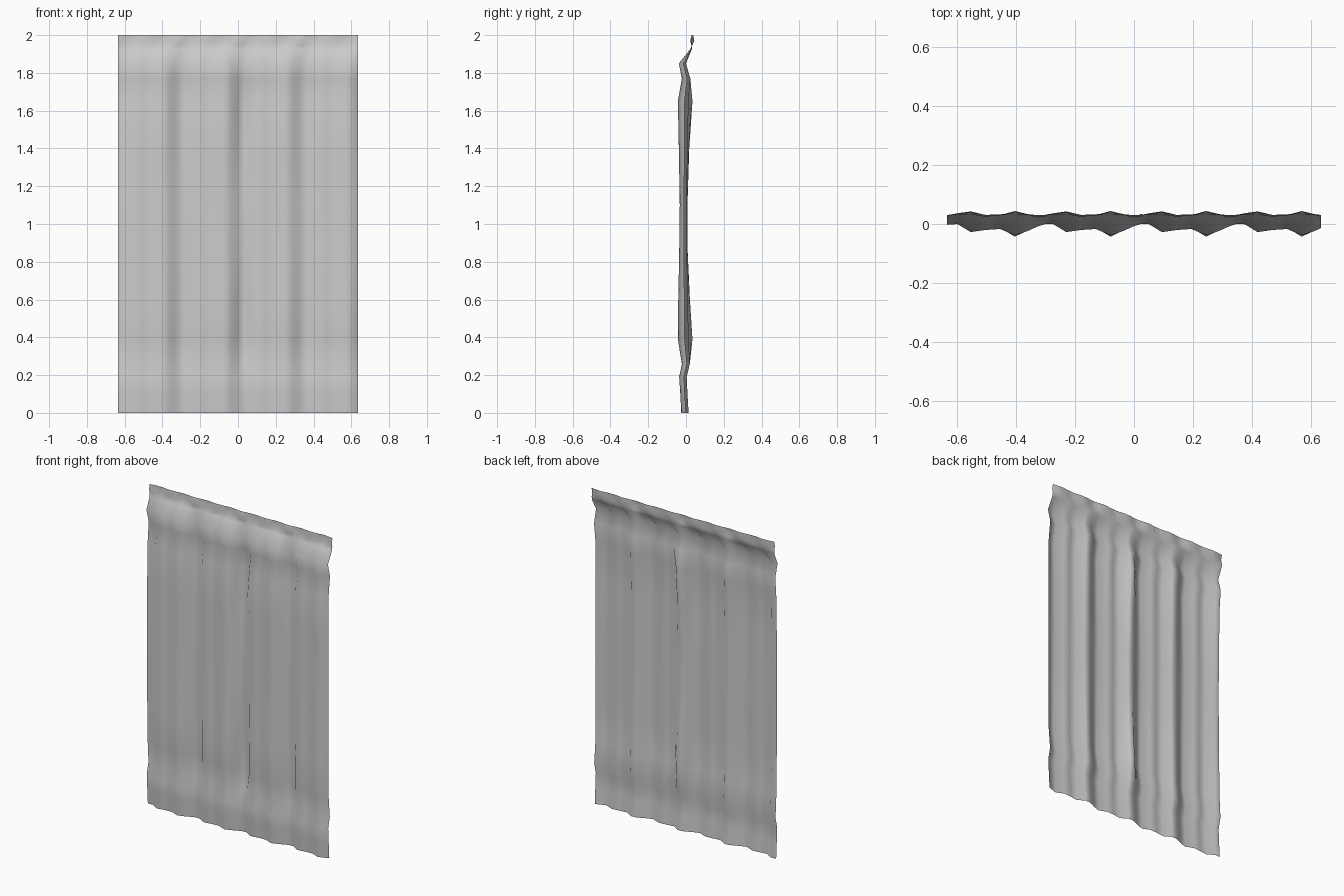
import bpy, math

if "Cube" in bpy.data.objects:
    bpy.data.objects.remove(bpy.data.objects["Cube"])

HALF = 0.635
PERIOD = 0.325
# One pleat: (offset across, depth where 0 = front, 1 = back)
pleat = [(0, 0.9), (0.045, 0.25), (0.095, 0.42), (0.145, 0.5), (0.195, 0.0),
         (0.24, 0.35), (0.27, 0.68), (0.297, 0.9), (PERIOD, 0.9)]
# Height, front y and back y of the pleats, extra depth of the central fold
rows = [(0, -0.025, 0.018, 0), (0.1, -0.03, 0.012, 0), (0.19, -0.036, 0.008, 0),
        (0.26, -0.022, 0.025, 0), (0.39, -0.043, 0.02, 0.022),
        (0.6, -0.041, 0.015, 0.012), (0.85, -0.036, 0.01, 0.004),
        (1.1, -0.033, 0.008, 0.004), (1.4, -0.038, 0.013, 0.01),
        (1.65, -0.043, 0.02, 0.022), (1.77, -0.022, 0.028, 0),
        (1.85, -0.038, 0.004, 0), (1.925, 0.022, 0.032, 0)]
# Header band: height, middle y, wave height
header = [(1.945, 0.031, 0.002), (1.97, 0.033, 0.011), (2.0, 0.034, 0.004)]


def depth(x):
    u = (x - 0.05) % PERIOD
    for (a, p), (b, q) in zip(pleat, pleat[1:]):
        if u <= b:
            return p + (q - p) * (u - a) / (b - a)
    return pleat[0][1]


# Columns across the cloth, following the pleat's break points
xs = {-HALF, HALF}
for k in range(-3, 3):
    for u, _ in pleat[:-1]:
        x = 0.05 + k * PERIOD + u
        if abs(x) < HALF - 0.008:
            xs.add(round(x, 4))
xs = sorted(xs)

# Hanging cloth, then the finer gathers of the header
verts = []
for z, front, back, extra in rows:
    for x in xs:
        y = front + (back - front) * depth(x)
        y += extra * math.exp(-((x - 0.03) / 0.03) ** 2)
        verts.append((x, y, z))
for z, mid, wave in header:
    for x in xs:
        verts.append((x, mid + wave * math.cos(4 * math.pi * (x - 0.245) / PERIOD), z))
n = len(xs)
count = len(rows) + len(header)
faces = [(r * n + c, r * n + c + 1, (r + 1) * n + c + 1, (r + 1) * n + c)
         for r in range(count - 1) for c in range(n - 1)]

# Pleated curtain sheet
mesh = bpy.data.meshes.new("curtain")
mesh.from_pydata(verts, [], faces)
mesh.update()
curtain = bpy.data.objects.new("curtain", mesh)
bpy.context.collection.objects.link(curtain)
for p in mesh.polygons:
    p.use_smooth = True
